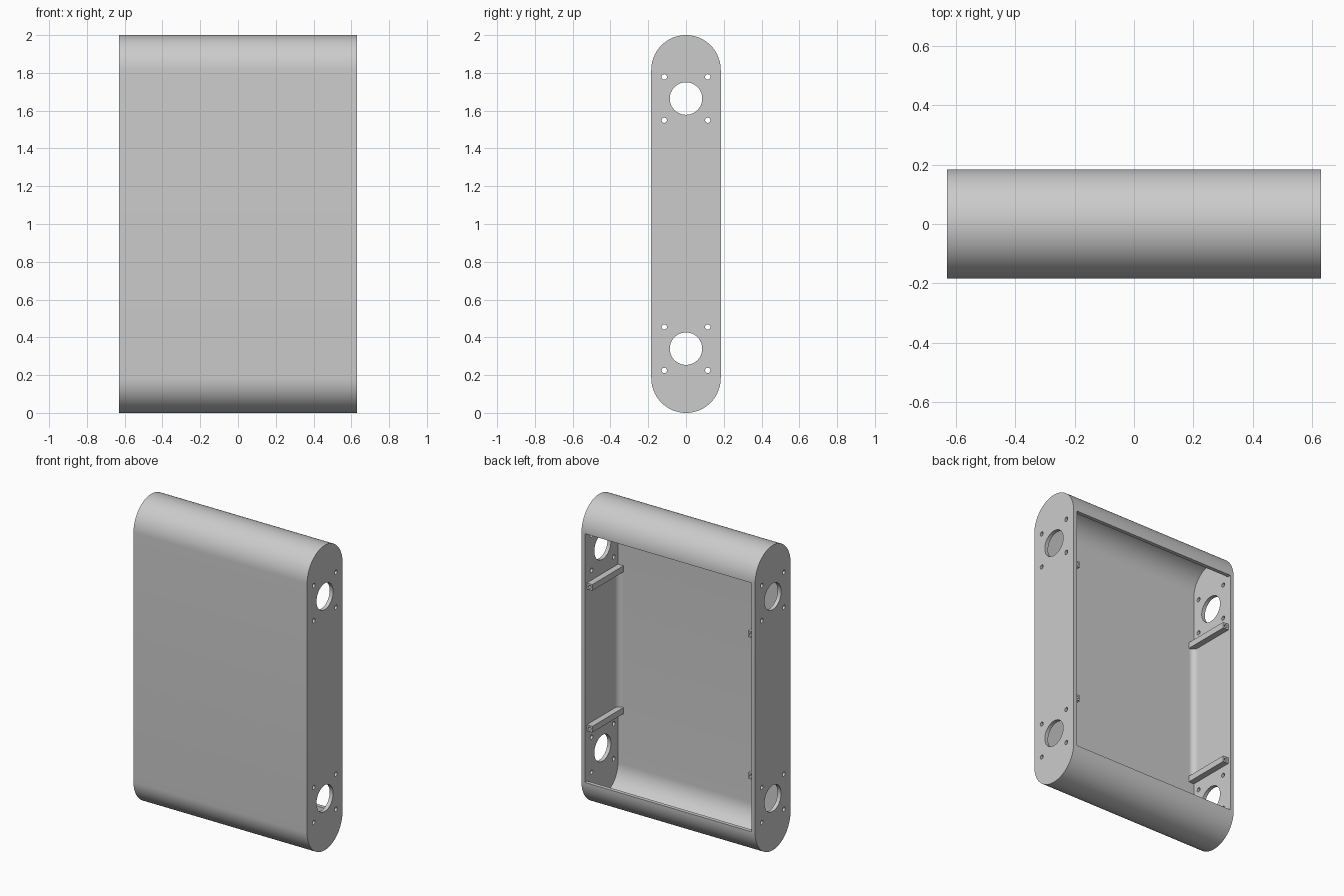
import bpy, bmesh
from math import sin, cos, pi, radians
from mathutils import Matrix, Vector

cube = bpy.data.objects.get("Cube")
if cube:
    bpy.data.objects.remove(cube, do_unlink=True)

HALF_X, R, HEIGHT, WALL = 0.63, 0.184, 2.0, 0.025
INNER = R - WALL
IN_X = HALF_X - WALL
LOW, HIGH = R, HEIGHT - R      # centres of the rounded ends
RIB = 0.04
RIB_Z = (0.535, 1.465)

gray = bpy.data.materials.new("plain gray")
gray.use_nodes = True
color = (0.6, 0.6, 0.6, 1)
gray.diffuse_color = color
gray.node_tree.nodes["Principled BSDF"].inputs["Base Color"].default_value = color


def make(name, bm):
    bmesh.ops.recalc_face_normals(bm, faces=bm.faces)
    mesh = bpy.data.meshes.new(name)
    bm.to_mesh(mesh)
    bm.free()
    mesh.materials.append(gray)
    ob = bpy.data.objects.new(name, mesh)
    bpy.context.collection.objects.link(ob)
    return ob


def prism(name, points, sweep):
    """Extrude a closed outline of 3D points along a vector."""
    bm = bmesh.new()
    face = bm.faces.new([bm.verts.new(p) for p in points])
    res = bmesh.ops.extrude_face_region(bm, geom=[face], use_keep_orig=True)
    moved = [v for v in res["geom"] if isinstance(v, bmesh.types.BMVert)]
    bmesh.ops.translate(bm, verts=moved, vec=sweep)
    return make(name, bm)


def add_cylinder(bm, center, radius, depth, axis, sides):
    turn = Matrix.Rotation(pi / 2, 4, 'Y' if axis == 'X' else 'X')
    bmesh.ops.create_cone(bm, cap_ends=True, segments=sides, radius1=radius,
                          radius2=radius, depth=depth,
                          matrix=Matrix.Translation(center) @ turn)


def cut(ob, cutter):
    cutter.hide_render = True
    mod = ob.modifiers.new("cut", 'BOOLEAN')
    mod.operation, mod.solver, mod.object = 'DIFFERENCE', 'EXACT', cutter
    bpy.context.view_layer.objects.active = ob
    bpy.ops.object.modifier_apply(modifier=mod.name)
    bpy.data.objects.remove(cutter, do_unlink=True)


def smooth(ob):
    bpy.ops.object.select_all(action='DESELECT')
    ob.select_set(True)
    bpy.context.view_layer.objects.active = ob
    bpy.ops.object.shade_smooth_by_angle(angle=radians(30))


def arc(x, radius, z, start, steps=32):
    return [(x, radius * cos(start + pi * i / steps),
             z + radius * sin(start + pi * i / steps)) for i in range(steps + 1)]


# Case: a rounded slab, hollowed out and open at the back
case = prism("case", arc(-HALF_X, R, HIGH, 0) + arc(-HALF_X, R, LOW, pi),
             Vector((2 * HALF_X, 0, 0)))
cavity = prism("cavity_cutter",
               arc(-IN_X, INNER, HIGH, 0) + arc(-IN_X, INNER, LOW, pi)
               + [(-IN_X, 0.3, LOW), (-IN_X, 0.3, HIGH)],
               Vector((2 * IN_X, 0, 0)))
cut(case, cavity)

# Round openings and screw holes through both side walls
bm = bmesh.new()
for z in (0.34, HEIGHT - 0.336):
    add_cylinder(bm, (0, 0, z), 0.086, 1.6, 'X', 48)
    for dy in (-0.115, 0.115):
        for dz in (-0.115, 0.115):
            add_cylinder(bm, (0, dy, z + dz), 0.014, 1.6, 'X', 20)
cut(case, make("hole_cutter", bm))
smooth(case)

for side, label in ((1, "left"), (-1, "right")):
    # Mounting ribs, set back from the rear edge, with a screw hole in the end
    for z, level in zip(RIB_Z, ("lower", "upper")):
        x0, x1 = side * IN_X, side * (IN_X - RIB)
        h = RIB / 2
        rib = prism(f"{label}_{level}_rib",
                    [(x0, -INNER, z - h), (x1, -INNER, z - h),
                     (x1, -INNER, z + h), (x0, -INNER, z + h)],
                    Vector((0, INNER + R - 0.02, 0)))
        bm = bmesh.new()
        add_cylinder(bm, ((x0 + x1) / 2, R - 0.02, z), 0.01, 0.12, 'Y', 16)
        cut(rib, make("screw_cutter", bm))
        smooth(rib)

    # Concave fillet in the front corner between the ribs
    f = 0.035
    curve = [(side * (IN_X - f + f * sin(a)), -INNER + f - f * cos(a), RIB_Z[0])
             for a in (pi / 2 * i / 8 for i in range(9))]
    fillet = prism(f"{label}_corner_fillet",
                   [(side * IN_X, -INNER, RIB_Z[0])] + curve,
                   Vector((0, 0, RIB_Z[1] - RIB_Z[0])))
    smooth(fillet)
